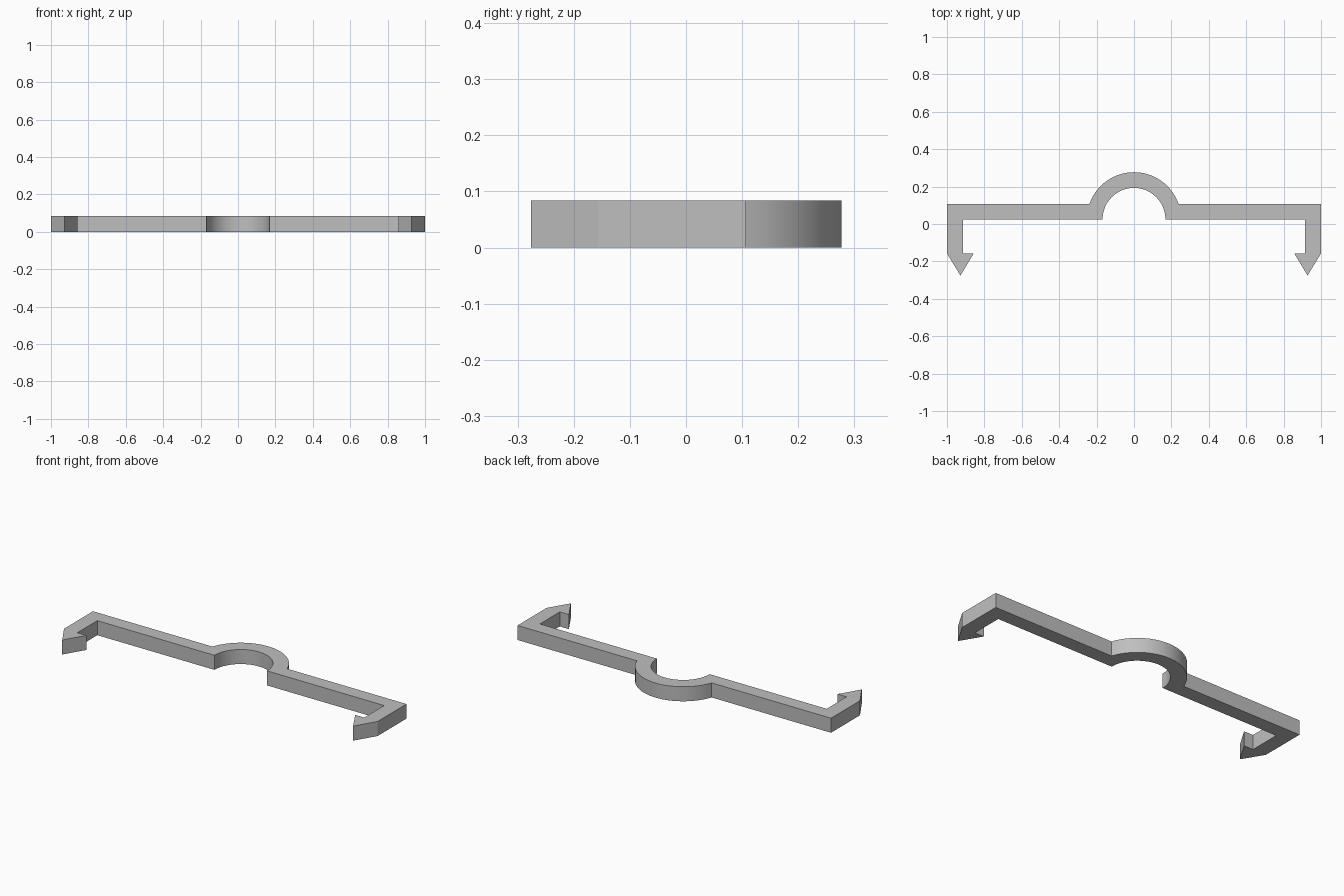
import bpy, bmesh
from math import asin, pi, cos, sin

cube = bpy.data.objects.get("Cube")
if cube:
    bpy.data.objects.remove(cube)

HEIGHT = 0.084
BAR_FRONT, BAR_BACK = 0.025, 0.107
INNER_R, OUTER_R = 0.168, 0.252
STEPS = 24


def arc(radius, start, end):
    """Points on an arc centred on the front edge of the bar."""
    angles = [start + (end - start) * i / STEPS for i in range(STEPS + 1)]
    return [(radius * cos(a), BAR_FRONT + radius * sin(a)) for a in angles]


# Arm and barbed hook, from the loop's inner end round to the back of the bar
arm = [(0.915, BAR_FRONT), (0.915, -0.157), (0.857, -0.157),
       (0.928, -0.276), (1.0, -0.157), (1.0, BAR_BACK)]
mirrored_arm = [(-x, y) for x, y in reversed(arm)]

# Full outline: right arm, outer arc, left arm, inner arc
join = asin((BAR_BACK - BAR_FRONT) / OUTER_R)
outline = arm + arc(OUTER_R, join, pi - join) + mirrored_arm + arc(INNER_R, pi, 0)

# Extrude the outline into a flat clip
bm = bmesh.new()
face = bm.faces.new([bm.verts.new((x, y, 0)) for x, y in outline])
result = bmesh.ops.extrude_face_region(bm, geom=[face], use_keep_orig=True)
top = [v for v in result["geom"] if isinstance(v, bmesh.types.BMVert)]
bmesh.ops.translate(bm, verts=top, vec=(0, 0, HEIGHT))
caps = [f for f in bm.faces if len(f.verts) > 4]
bmesh.ops.triangulate(bm, faces=caps)
bmesh.ops.recalc_face_normals(bm, faces=bm.faces)
mesh = bpy.data.meshes.new("hooked_clip")
bm.to_mesh(mesh)
bm.free()
clip = bpy.data.objects.new("hooked_clip", mesh)
bpy.context.collection.objects.link(clip)

# Plain grey material
grey = bpy.data.materials.new("grey")
grey.use_nodes = True
colour = (0.52, 0.52, 0.52, 1)
grey.diffuse_color = colour
grey.node_tree.nodes["Principled BSDF"].inputs["Base Color"].default_value = colour
mesh.materials.append(grey)

# Smooth arcs, sharp corners
bpy.ops.object.select_all(action="DESELECT")
clip.select_set(True)
bpy.context.view_layer.objects.active = clip
bpy.ops.object.shade_smooth_by_angle(angle=pi / 7)
